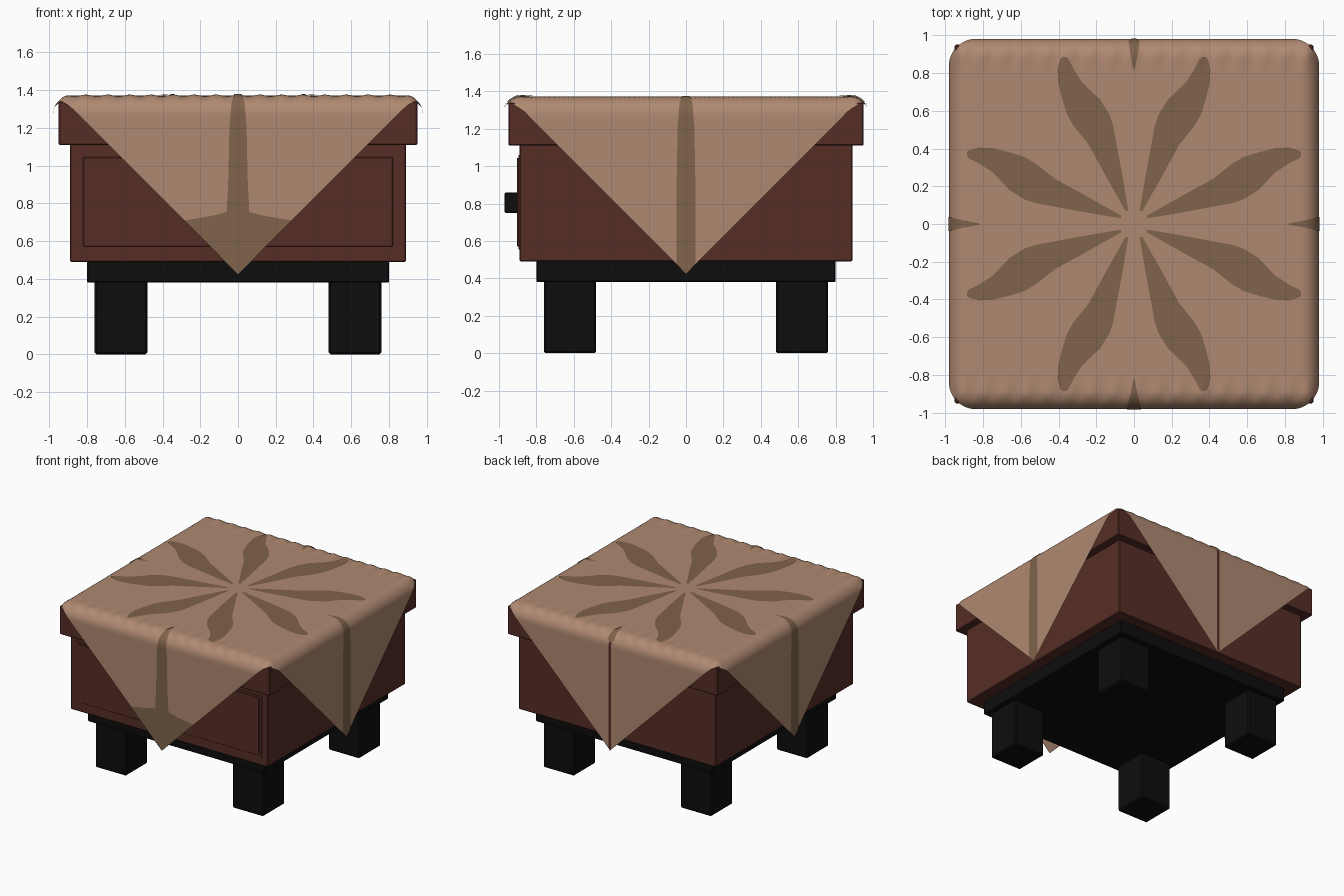
import bpy, bmesh, math

if "Cube" in bpy.data.objects:
    bpy.data.objects.remove(bpy.data.objects["Cube"])


def material(name, rgb):
    m = bpy.data.materials.new(name)
    m.diffuse_color = (*rgb, 1)
    m.use_nodes = True
    m.node_tree.nodes["Principled BSDF"].inputs["Base Color"].default_value = m.diffuse_color
    return m


WOOD = material("red brown wood", (0.095, 0.027, 0.019))
BLACK = material("black wood", (0.004, 0.004, 0.004))
CLOTH = material("tan cloth", (0.43, 0.25, 0.165))
DARK = material("brown pattern", (0.215, 0.125, 0.07))


def add_object(name, bm, mat, smooth=False):
    me = bpy.data.meshes.new(name)
    bm.to_mesh(me)
    bm.free()
    me.materials.append(mat)
    for p in me.polygons:
        p.use_smooth = smooth
    ob = bpy.data.objects.new(name, me)
    bpy.context.collection.objects.link(ob)
    return ob


def box(name, lo, hi, mat, bevel=0.006):
    bm = bmesh.new()
    bmesh.ops.create_cube(bm, size=1)
    for v in bm.verts:
        v.co = [lo[i] + (v.co[i] + 0.5) * (hi[i] - lo[i]) for i in range(3)]
    if bevel:
        bmesh.ops.bevel(bm, geom=bm.edges[:], offset=bevel, segments=1, affect='EDGES')
    return add_object(name, bm, mat)


# Wooden body, top slab and black base
box("body", (-0.89, -0.89, 0.49), (0.89, 0.89, 1.12), WOOD)
box("top_slab", (-0.95, -0.95, 1.11), (0.95, 0.95, 1.34), WOOD)
box("base_plate", (-0.8, -0.8, 0.38), (0.8, 0.8, 0.50), BLACK)
for sx, side in ((-1, "left"), (1, "right")):
    for sy, end in ((-1, "front"), (1, "back")):
        cx, cy = sx * 0.62, sy * 0.62
        box(f"{end}_{side}_leg", (cx - 0.14, cy - 0.14, 0), (cx + 0.14, cy + 0.14, 0.39), BLACK, 0.01)

# Drawer front with a stepped rim, and its knob
box("drawer_rim", (-0.84, -0.895, 0.555), (0.84, -0.88, 1.06), WOOD, 0)
box("drawer_front", (-0.82, -0.903, 0.572), (0.82, -0.88, 1.045), WOOD, 0.003)
box("drawer_knob", (-0.055, -0.97, 0.75), (0.055, -0.89, 0.86), BLACK)

# Cloth: a square turned 45 degrees, folded over the four edges of the top
FLAT, R, TOP, REACH = 0.88, 0.1, 1.372, 1.885


def fold_axis(p, h):
    """Flat cloth coordinate -> (outward position, drop), h above the cloth."""
    s, p = math.copysign(1, p), abs(p)
    ang = (p - FLAT) / R
    if ang <= 0:
        return s * p, -h
    if ang < math.pi / 2:
        return s * (FLAT + (R + h) * math.sin(ang)), R - (R + h) * math.cos(ang)
    return s * (FLAT + R + h), R + p - FLAT - R * math.pi / 2


def fold(u, v, h=0.0):
    x, du = fold_axis(u, h)
    y, dv = fold_axis(v, h)
    ripple = 0.006 * math.cos(2 * math.pi * u / 0.115) * max(0, 1 - abs(abs(v) - 0.9) / 0.09)
    return x, y, TOP - du - dv - h + ripple


bm = bmesh.new()
N = 150
grid = []
for i in range(N + 1):
    s = REACH * (2 * i / N - 1)
    row = []
    for j in range(N + 1):
        t = REACH * (2 * j / N - 1)
        row.append(bm.verts.new(fold((s + t) / 2, (s - t) / 2)))
    grid.append(row)
for i in range(N):
    for j in range(N):
        bm.faces.new((grid[i][j], grid[i][j + 1], grid[i + 1][j + 1], grid[i + 1][j]))
add_object("cloth", bm, CLOTH, smooth=True)


def pattern(name, stations, place, mat, h=0.004):
    """Thin coloured strip on the cloth; stations are (along, low, high)."""
    flip = place(1, 0)[0] * place(0, 1)[1] - place(1, 0)[1] * place(0, 1)[0] < 0
    rows = []
    for (a0, l0, h0), (a1, l1, h1) in zip(stations, stations[1:]):
        n = max(1, round((a1 - a0) / 0.015))
        rows += [(a0 + (a1 - a0) * k / n, l0 + (l1 - l0) * k / n, h0 + (h1 - h0) * k / n)
                 for k in range(n)]
    rows.append(stations[-1])
    bm = bmesh.new()
    K = 10
    vs = [[bm.verts.new(fold(*place(a, lo + (hi - lo) * k / K), h)) for k in range(K + 1)]
          for a, lo, hi in rows]
    for r0, r1 in zip(vs, vs[1:]):
        for k in range(K):
            f = (r0[k], r1[k], r1[k + 1], r0[k + 1])
            bm.faces.new(f[::-1] if flip else f)
    add_object(name, bm, mat, smooth=True)


# Eight petals on the top
PETAL = [(0.07, 0.03, 0.045), (0.25, 0.06, 0.147), (0.42, 0.092, 0.24), (0.52, 0.11, 0.32),
         (0.58, 0.13, 0.355), (0.66, 0.18, 0.38), (0.75, 0.275, 0.402), (0.82, 0.32, 0.405),
         (0.87, 0.345, 0.392), (0.885, 0.36, 0.38)]
for sx in (-1, 1):
    for sy in (-1, 1):
        pattern("petal_long_y", PETAL, lambda a, b: (sx * b, sy * a), DARK)
        pattern("petal_long_x", PETAL, lambda a, b: (sx * a, sy * b), DARK)


def centred(*pairs):
    return [(a, -w, w) for a, w in pairs]


# Stripes down the four hanging corners
START = ((0.82, 0.004), (0.9, 0.018), (0.97, 0.034), (1.1, 0.045))
SIDE = centred(*START, (1.4, 0.05), (REACH - 0.05, 0.05), (REACH, 0.001))
FRONT = centred(*START, (1.4, 0.052), (1.555, 0.06), (1.575, 0.14), (1.6, REACH - 1.6),
                (REACH, 0.001))
pattern("right_stripe", SIDE, lambda a, b: (a, b), DARK)
pattern("left_stripe", SIDE, lambda a, b: (-a, b), DARK)
pattern("front_stripe", FRONT, lambda a, b: (b, -a), DARK)
pattern("back_stripe", centred((0.82, 0.004), (0.9, 0.02), (0.98, 0.03), (1.0, 0.012)),
        lambda a, b: (b, a), DARK)
pattern("back_slit", centred((1.0, 0.012), (REACH - 0.03, 0.012), (REACH, 0.001)),
        lambda a, b: (b, a), WOOD)
